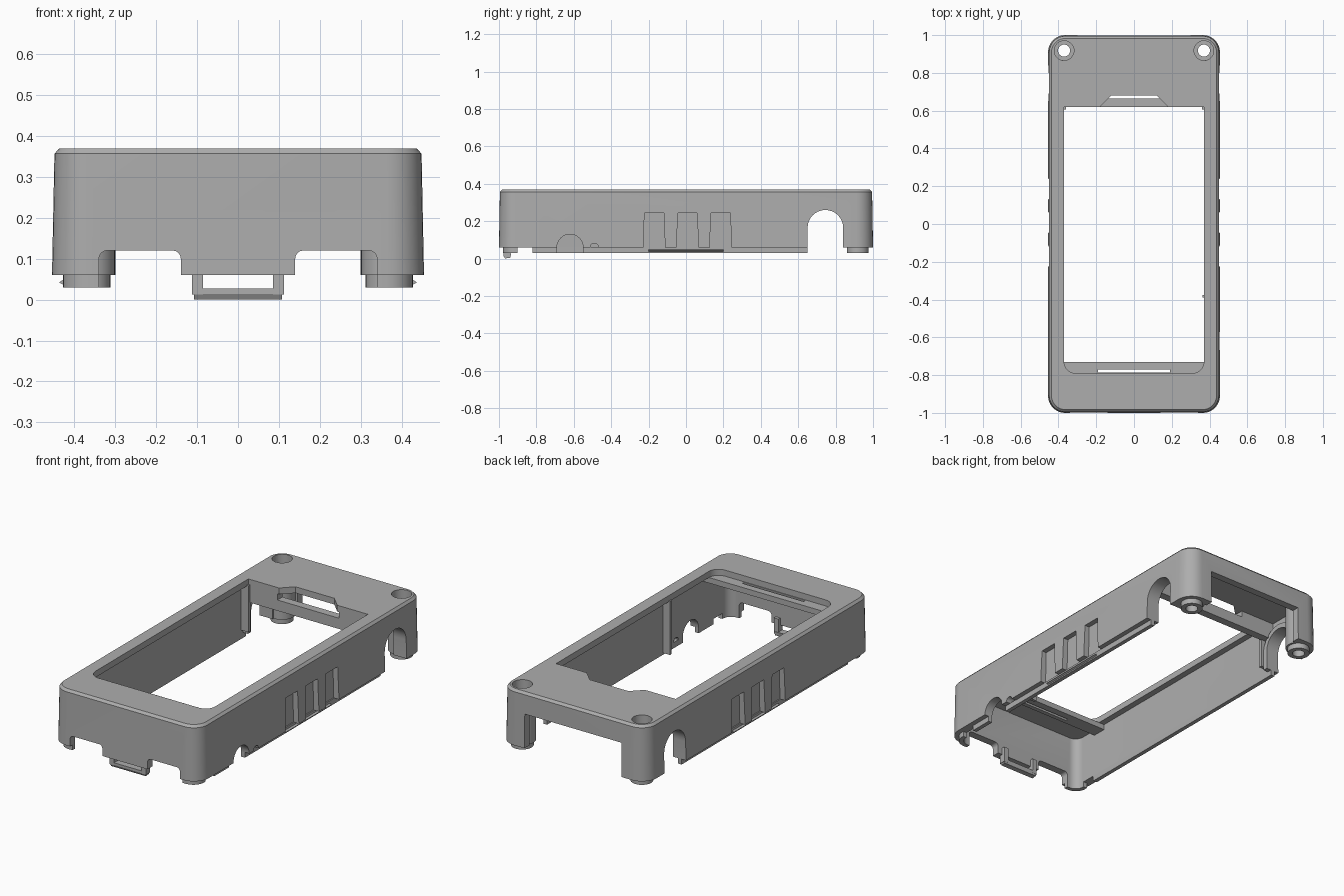
import bpy, bmesh
from math import sin, cos, pi

if "Cube" in bpy.data.objects:
    bpy.data.objects.remove(bpy.data.objects["Cube"])

grey = bpy.data.materials.new("matte_grey")
grey.use_nodes = True
grey.diffuse_color = (0.42, 0.42, 0.42, 1)
grey.node_tree.nodes["Principled BSDF"].inputs["Base Color"].default_value = (0.42, 0.42, 0.42, 1)


def arc(cx, cy, r, a0, a1, n=8):
    """Points on an arc, angles in quarter turns."""
    return [(cx + r * cos((a0 + (a1 - a0) * i / n) * pi / 2),
             cy + r * sin((a0 + (a1 - a0) * i / n) * pi / 2)) for i in range(n + 1)]


def rounded(hx, hy, r):
    pts = []
    for q, (sx, sy) in enumerate([(1, 1), (-1, 1), (-1, -1), (1, -1)]):
        pts += arc(sx * (hx - r), sy * (hy - r), r, q, q + 1)
    return pts


def loft(name, rings):
    """Closed solid through rings of 3D points."""
    bm = bmesh.new()
    loops = [[bm.verts.new(p) for p in ring] for ring in rings]
    n = len(loops[0])
    bm.faces.new(loops[0][::-1])
    bm.faces.new(loops[-1])
    for a, b in zip(loops, loops[1:]):
        for i in range(n):
            bm.faces.new((a[i], a[(i + 1) % n], b[(i + 1) % n], b[i]))
    bmesh.ops.recalc_face_normals(bm, faces=bm.faces)
    mesh = bpy.data.meshes.new(name)
    bm.to_mesh(mesh)
    bm.free()
    mesh.materials.append(grey)
    ob = bpy.data.objects.new(name, mesh)
    bpy.context.collection.objects.link(ob)
    return ob


def prism(name, pts, axis, lo, hi):
    """Extrude a 2D outline along x, y or z."""
    place = {"x": lambda p, t: (t, p[0], p[1]),
             "y": lambda p, t: (p[0], t, p[1]),
             "z": lambda p, t: (p[0], p[1], t)}[axis]
    return loft(name, [[place(p, t) for p in pts] for t in (lo, hi)])


def box(name, x0, x1, y0, y1, z0, z1):
    return prism(name, [(x0, y0), (x1, y0), (x1, y1), (x0, y1)], "z", z0, z1)


def disc(name, x, y, r, z0, z1):
    return prism(name, arc(x, y, r, 0, 4, 32)[:-1], "z", z0, z1)


def boolean(ob, tools, mode="DIFFERENCE"):
    bpy.context.view_layer.objects.active = ob
    for tool in tools:
        tool.hide_render = True
        mod = ob.modifiers.new("cut", "BOOLEAN")
        mod.operation, mod.solver, mod.object = mode, "EXACT", tool
        bpy.ops.object.modifier_apply(modifier=mod.name)
        bpy.data.objects.remove(tool)


def at_z(pts, z):
    return [(x, y, z) for x, y in pts]


# Outer shell with drafted sides and chamfered top, hollowed from below
shell = loft("case_shell", [at_z(rounded(0.455, 1.0, 0.09), 0.06),
                            at_z(rounded(0.449, 0.995, 0.085), 0.357),
                            at_z(rounded(0.437, 0.983, 0.075), 0.37)])
boolean(shell, [prism("cavity", rounded(0.405, 0.955, 0.05), "z", -0.1, 0.335)])

# Corner screw bosses
for s in (-1, 1):
    boolean(shell, [disc("boss", s * 0.37, 0.918, 0.069, 0.06, 0.35),
                    disc("boss_foot", s * 0.37, 0.918, 0.058, 0.03, 0.1)], "UNION")
    boolean(shell, [disc("screw_hole", s * 0.37, 0.918, 0.032, -0.1, 0.5),
                    disc("counterbore", s * 0.37, 0.918, 0.052, 0.12, 0.5)])

# Screen window with rounded front corners and a finger notch at the back
window = (arc(-0.31, -0.73, 0.06, 2, 3) + arc(0.31, -0.73, 0.06, 3, 4)
          + [(0.37, 0.62), (0.18, 0.62), (0.12, 0.68),
             (-0.12, 0.68), (-0.18, 0.62), (-0.37, 0.62)])
boolean(shell, [prism("window", window, "z", 0.3, 0.5)])


def arch(y, r, top):
    """Upright slot outline with a round head."""
    return [(y + r, -0.1)] + arc(y, top - r, r, 0, 2, 16) + [(y - r, -0.1)]


# Side arches, cable openings and the open back
boolean(shell, [prism("side_arch", arch(0.745, 0.095, 0.26), "x", -0.6, 0.6),
                prism("port", arch(-0.62, 0.07, 0.13), "x", 0.3, 0.6),
                prism("small_port", arch(-0.49, 0.022, 0.082), "x", 0.3, 0.6),
                box("back_opening", -0.3, 0.3, 0.9, 1.1, -0.1, 0.25)])

# Front notches with rounded upper corners
for s in (-1, 1):
    notch = ([(s * 0.24 + 0.1, -0.1)] + arc(s * 0.24 + 0.08, 0.1, 0.02, 0, 1)
             + arc(s * 0.24 - 0.08, 0.1, 0.02, 1, 2) + [(s * 0.24 - 0.1, -0.1)])
    boolean(shell, [prism("front_notch", notch, "y", -1.1, -0.9)])

# Grip grooves on both sides
for s in (-1, 1):
    for y in (-0.17, 0.008, 0.185):
        groove = [(y - 0.06, 0.0), (y + 0.06, 0.0), (y + 0.052, 0.245), (y - 0.052, 0.245)]
        boolean(shell, [prism("groove", groove, "x", *sorted((s * 0.422, s * 0.6)))])

# Inset alignment lip under the rim
lip = prism("alignment_lip", rounded(0.428, 0.978, 0.065), "z", 0.03, 0.062)
boolean(lip, [prism("lip_core", rounded(0.405, 0.955, 0.05), "z", -0.1, 0.3),
              box("front_gap", -0.34, 0.34, -1.1, -0.9, -0.1, 0.3),
              box("back_gap", -0.6, 0.6, 0.65, 1.1, -0.1, 0.3),
              box("side_gap", -0.6, 0.6, -0.9, -0.82, -0.1, 0.3),
              box("port_gap", 0.3, 0.6, -0.69, -0.55, -0.1, 0.3)])

# Snap ridges, arch collars and hanging ribs on each side
parts = [shell, lip]
for s, side in ((-1, "right"), (1, "left")):
    def span(a, b):
        return sorted((s * a, s * b))
    ridge = [(s * 0.42, 0.033), (s * 0.438, 0.042), (s * 0.42, 0.053)]
    parts.append(prism(side + "_snap_ridge", ridge, "y", -0.2, 0.2))
    collar = (arc(0.745, 0.165, 0.122, 0, 2, 16) + [(0.623, 0.06), (0.65, 0.06)]
              + arc(0.745, 0.165, 0.095, 2, 0, 16) + [(0.84, 0.06), (0.867, 0.06)])
    parts.append(prism(side + "_arch_collar", collar, "x", *span(0.375, 0.41)))
    parts.append(box(side + "_back_rib", *span(0.36, 0.41), 0.605, 0.625, 0.08, 0.34))
parts.append(box("left_post", 0.362, 0.41, -0.39, -0.375, 0.04, 0.34))

# Ledges that hold the screen at both ends
ledge = box("front_ledge", -0.406, 0.406, -0.81, -0.73, 0.305, 0.336)
boolean(ledge, [box("ledge_slot", -0.19, 0.19, -0.785, -0.77, 0.2, 0.4)])
parts.append(ledge)
parts.append(box("back_ledge", -0.406, 0.406, 0.62, 0.665, 0.24, 0.3))
for s, side in ((-1, "right"), (1, "left")):
    parts.append(box(side + "_ledge_support", *sorted((s * 0.19, s * 0.406)),
                     0.62, 0.665, 0.295, 0.34))

# Front latch loop
parts.append(prism("latch_bar", [(-0.955, 0.003), (-0.94, 0.003), (-0.935, 0.027),
                                 (-0.975, 0.027), (-0.975, 0.014), (-0.967, 0.0)],
                   "x", -0.108, 0.108))
for s, side in ((-1, "right"), (1, "left")):
    parts.append(box(side + "_latch_arm", *sorted((s * 0.085, s * 0.112)),
                     -0.975, -0.937, 0.012, 0.1))

# Smooth curved walls while keeping edges crisp
bpy.ops.object.select_all(action="DESELECT")
for ob in parts:
    ob.select_set(True)
bpy.context.view_layer.objects.active = shell
bpy.ops.object.shade_smooth_by_angle(angle=0.5)
